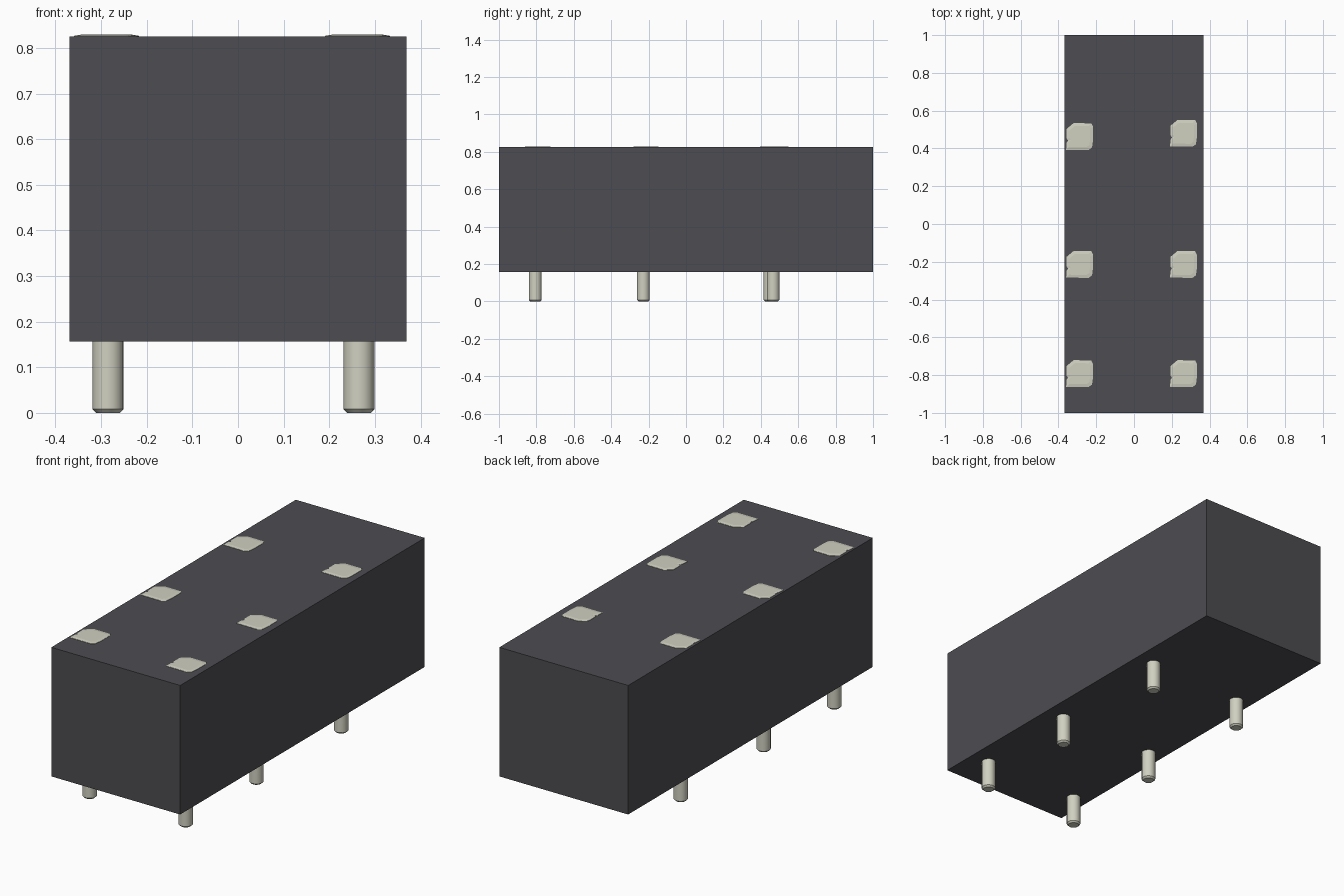
import bpy, bmesh, math

if "Cube" in bpy.data.objects:
    bpy.data.objects.remove(bpy.data.objects["Cube"])

def material(name, rgb):
    m = bpy.data.materials.new(name)
    m.diffuse_color = (*rgb, 1)
    m.use_nodes = True
    m.node_tree.nodes["Principled BSDF"].inputs["Base Color"].default_value = m.diffuse_color
    return m

dark = material("dark grey plastic", (0.074, 0.072, 0.082))
metal = material("pale tin", (0.63, 0.63, 0.53))

def finish(bm, name, mat, smooth=False):
    bmesh.ops.recalc_face_normals(bm, faces=bm.faces)
    me = bpy.data.meshes.new(name)
    bm.to_mesh(me)
    bm.free()
    me.materials.append(mat)
    ob = bpy.data.objects.new(name, me)
    bpy.context.collection.objects.link(ob)
    if smooth:
        bpy.context.view_layer.objects.active = ob
        ob.select_set(True)
        bpy.ops.object.shade_smooth_by_angle(angle=math.radians(35))
        ob.select_set(False)
    return ob

def loft(bm, rings):
    """Stack closed rings of points and cap both ends."""
    rows = [[bm.verts.new(p) for p in r] for r in rings]
    n = len(rows[0])
    for a, b in zip(rows, rows[1:]):
        for i in range(n):
            j = (i + 1) % n
            bm.faces.new((a[i], a[j], b[j], b[i]))
    bm.faces.new(rows[0][::-1])
    bm.faces.new(rows[-1])

# plain rectangular housing
Z0, Z1 = 0.157, 0.825
bm = bmesh.new()
loft(bm, [[(x, y, z) for x, y in ((-.369, -1), (.369, -1), (.369, 1), (-.369, 1))]
          for z in (Z0, Z1)])
finish(bm, "housing", dark)

# contact pin below the housing, with a small chamfer at its tip
def pin(x, y):
    bm = bmesh.new()
    loft(bm, [[(x + r * math.cos(i * math.tau / 16), y + r * math.sin(i * math.tau / 16), z)
               for i in range(16)]
              for r, z in ((.026, 0), (.034, .008), (.034, Z0 + .002))])
    finish(bm, "contact_pin", metal, True)

# thin contact pad on top: square with clipped corners and a notched left edge
OUTLINE = [(-.071, -.070), (.048, -.071), (.066, -.058), (.071, -.02), (.071, .052),
           (.062, .070), (-.032, .071), (-.069, .040), (-.069, -.010),
           (-.061, -.022), (-.069, -.034)]

def pad(x, y):
    bm = bmesh.new()
    loft(bm, [[(x + s * u, y + s * v, z) for u, v in OUTLINE]
              for s, z in ((1, Z1 - .002), (1, Z1 + .0015), (.78, Z1 + .004))])
    finish(bm, "contact_pad", metal)

# two rows of three contacts
for px, ys in ((-.285, (-.806, -.228, .449)), (.265, (-.806, -.228, .466))):
    for py in ys:
        pin(px, py)
        pad(px - .003, py + .014)
